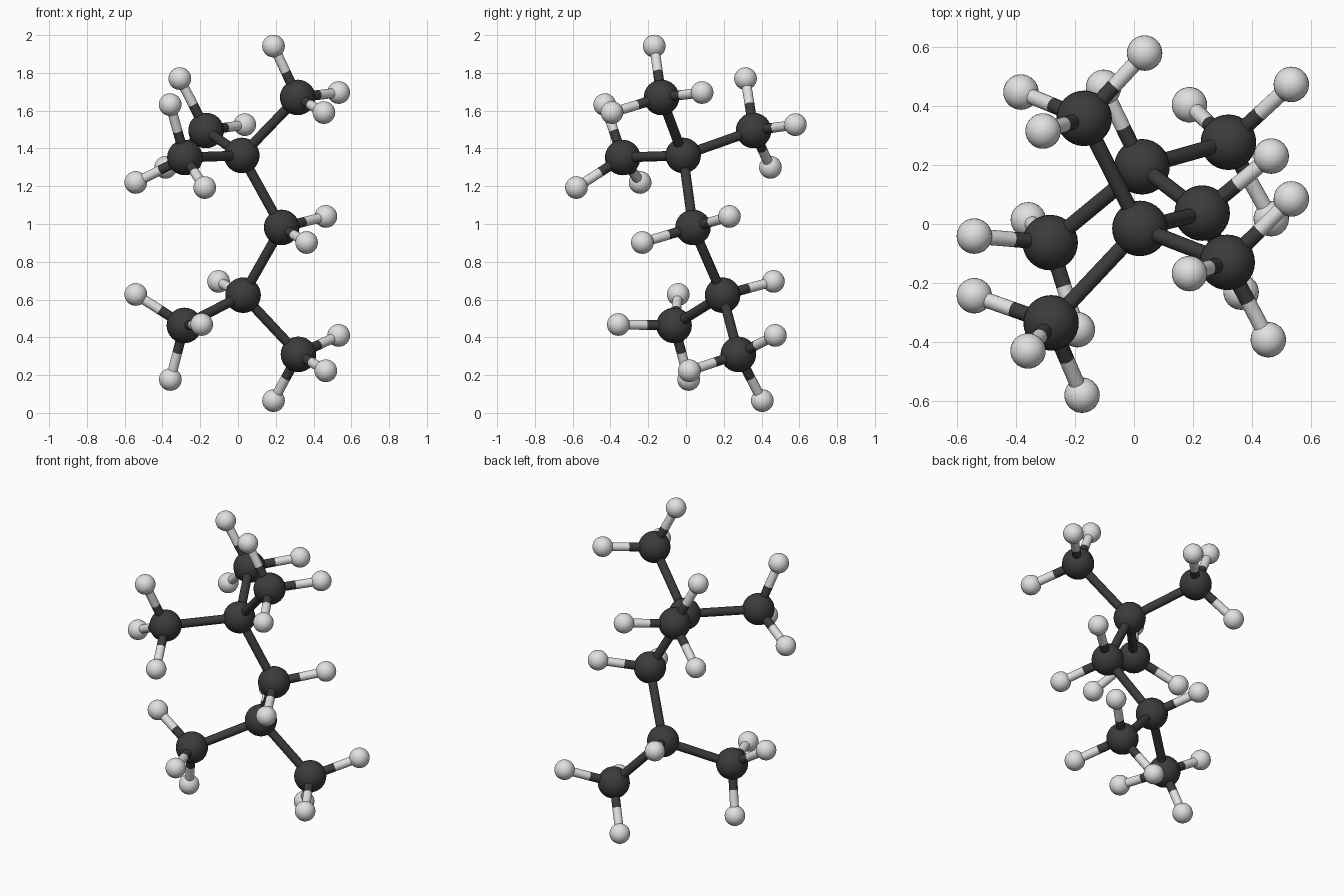
import bpy
from mathutils import Vector

default = bpy.data.objects.get("Cube")
if default:
    bpy.data.objects.remove(default, do_unlink=True)

CARBON_RADIUS, HYDROGEN_RADIUS, BOND_RADIUS = 0.094, 0.06, 0.026


def make_material(name, value):
    mat = bpy.data.materials.new(name)
    mat.use_nodes = True
    colour = (value, value, value, 1)
    mat.diffuse_color = colour
    mat.node_tree.nodes["Principled BSDF"].inputs["Base Color"].default_value = colour
    return mat


dark = make_material("charcoal", 0.045)
light = make_material("pale_grey", 0.75)


def finish(name, mat):
    obj = bpy.context.object
    obj.name = name
    obj.data.materials.append(mat)
    bpy.ops.object.shade_smooth_by_angle()


def ball(name, centre, radius, mat):
    bpy.ops.mesh.primitive_uv_sphere_add(segments=32, ring_count=16, radius=radius, location=centre)
    finish(name, mat)


def rod(name, start, end, mat):
    axis = end - start
    bpy.ops.mesh.primitive_cylinder_add(
        vertices=20, radius=BOND_RADIUS, depth=axis.length, location=(start + end) / 2,
        rotation=axis.to_track_quat("Z", "Y").to_euler())
    finish(name, mat)


# Each carbon: its centre, then the centres of its hydrogens
atoms = {
    "upper_hub": ((0.02, -0.015, 1.363), []),
    "top_arm": ((0.316, -0.13, 1.67),
                [(0.188, -0.168, 1.942), (0.533, 0.085, 1.696), (0.455, -0.392, 1.59)]),
    "back_arm": ((-0.169, 0.358, 1.495),
                 [(-0.308, 0.315, 1.77), (0.036, 0.579, 1.526), (-0.383, 0.447, 1.3)]),
    "front_arm": ((-0.281, -0.335, 1.352),
                  [(-0.359, -0.43, 1.632), (-0.541, -0.243, 1.22), (-0.176, -0.58, 1.193)]),
    "middle_link": ((0.231, 0.037, 0.982),
                    [(0.465, 0.23, 1.04), (0.363, -0.231, 0.902)]),
    "lower_hub": ((0.027, 0.194, 0.623), [(-0.103, 0.463, 0.696)]),
    "lower_right_arm": ((-0.284, -0.063, 0.463),
                        [(-0.541, -0.041, 0.627), (-0.192, -0.358, 0.468), (-0.358, 0.014, 0.177)]),
    "lower_left_arm": ((0.32, 0.277, 0.31),
                       [(0.533, 0.473, 0.41), (0.465, 0.018, 0.223), (0.188, 0.404, 0.065)]),
}

# Atoms, with two-tone rods to the hydrogens
for part, (centre, hydrogens) in atoms.items():
    c = Vector(centre)
    ball(part + "_carbon", c, CARBON_RADIUS, dark)
    for i, point in enumerate(hydrogens, 1):
        h = Vector(point)
        middle = (c + h) / 2
        ball(f"{part}_hydrogen_{i}", h, HYDROGEN_RADIUS, light)
        rod(f"{part}_bond_inner_{i}", c, middle, dark)
        rod(f"{part}_bond_outer_{i}", middle, h, light)

# Backbone rods between carbons
links = {
    "upper_hub": ["top_arm", "back_arm", "front_arm", "middle_link"],
    "lower_hub": ["middle_link", "lower_right_arm", "lower_left_arm"],
}
for hub, ends in links.items():
    for end in ends:
        rod(f"{hub}_to_{end}_bond", Vector(atoms[hub][0]), Vector(atoms[end][0]), dark)
